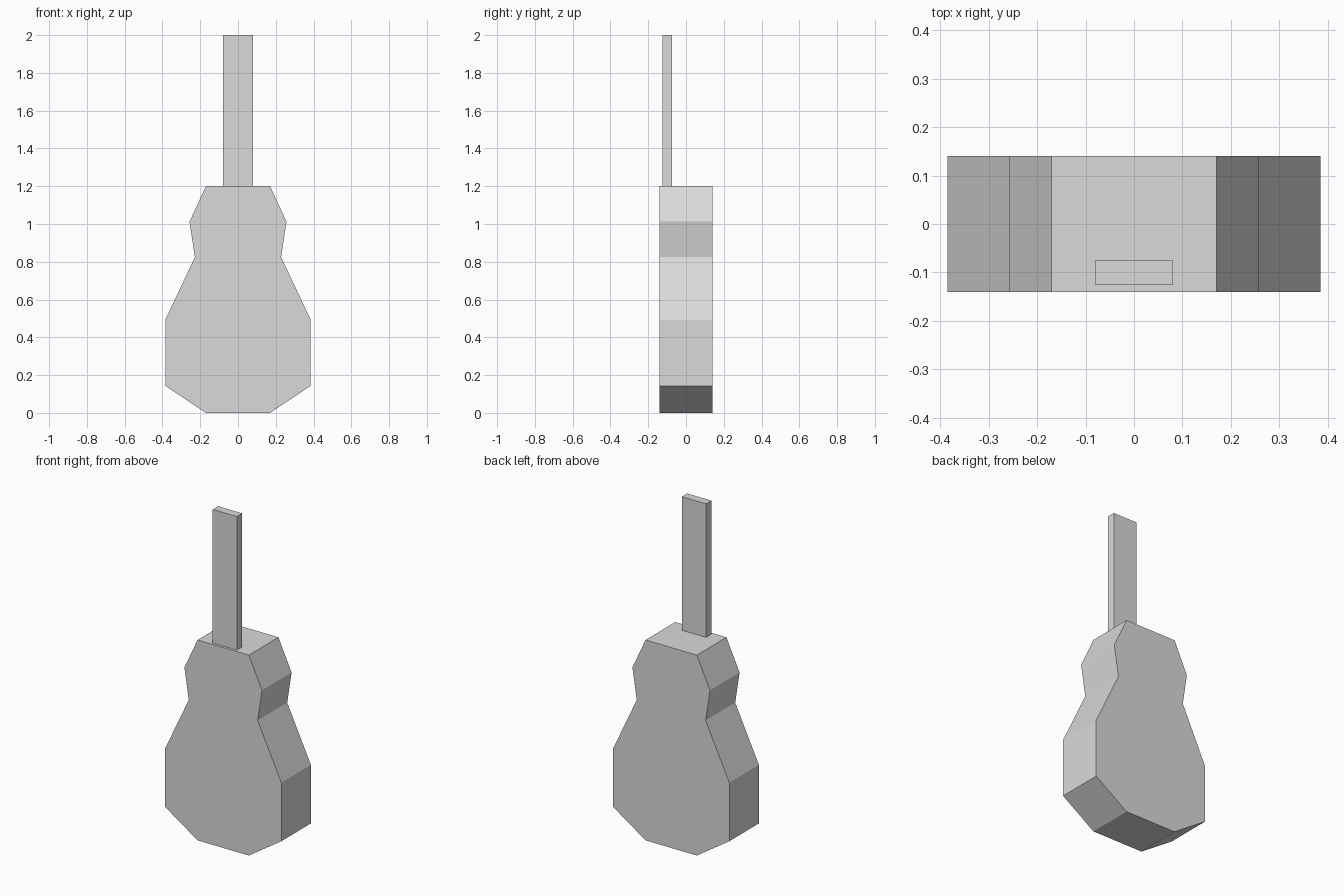
import bpy
import bmesh

cube = bpy.data.objects.get("Cube")
if cube:
    bpy.data.objects.remove(cube, do_unlink=True)

# One plain grey for the whole instrument
grey = bpy.data.materials.new("light_grey")
grey.use_nodes = True
colour = (0.7, 0.7, 0.7, 1)
grey.diffuse_color = colour
grey.node_tree.nodes["Principled BSDF"].inputs["Base Color"].default_value = colour


def slab(name, half_outline, y_front, y_back):
    """Mirror a right-hand (x, z) outline and extrude it from front to back."""
    outline = half_outline + [(-x, z) for x, z in reversed(half_outline)]
    bm = bmesh.new()
    face = bm.faces.new([bm.verts.new((x, y_front, z)) for x, z in outline])
    result = bmesh.ops.extrude_face_region(bm, geom=[face], use_keep_orig=True)
    moved = [v for v in result["geom"] if isinstance(v, bmesh.types.BMVert)]
    bmesh.ops.translate(bm, verts=moved, vec=(0, y_back - y_front, 0))
    bmesh.ops.recalc_face_normals(bm, faces=bm.faces)
    mesh = bpy.data.meshes.new(name)
    bm.to_mesh(mesh)
    bm.free()
    mesh.materials.append(grey)
    obj = bpy.data.objects.new(name, mesh)
    bpy.context.collection.objects.link(obj)
    return obj


# Waisted body, from the base up to the shoulders
slab("body", [(0.17, 0), (0.385, 0.143), (0.385, 0.493),
              (0.228, 0.825), (0.257, 1.012), (0.17, 1.2)], -0.14, 0.14)

# Flat neck standing on the shoulders, near the front
slab("neck", [(0.08, 1.2), (0.08, 2)], -0.125, -0.075)
